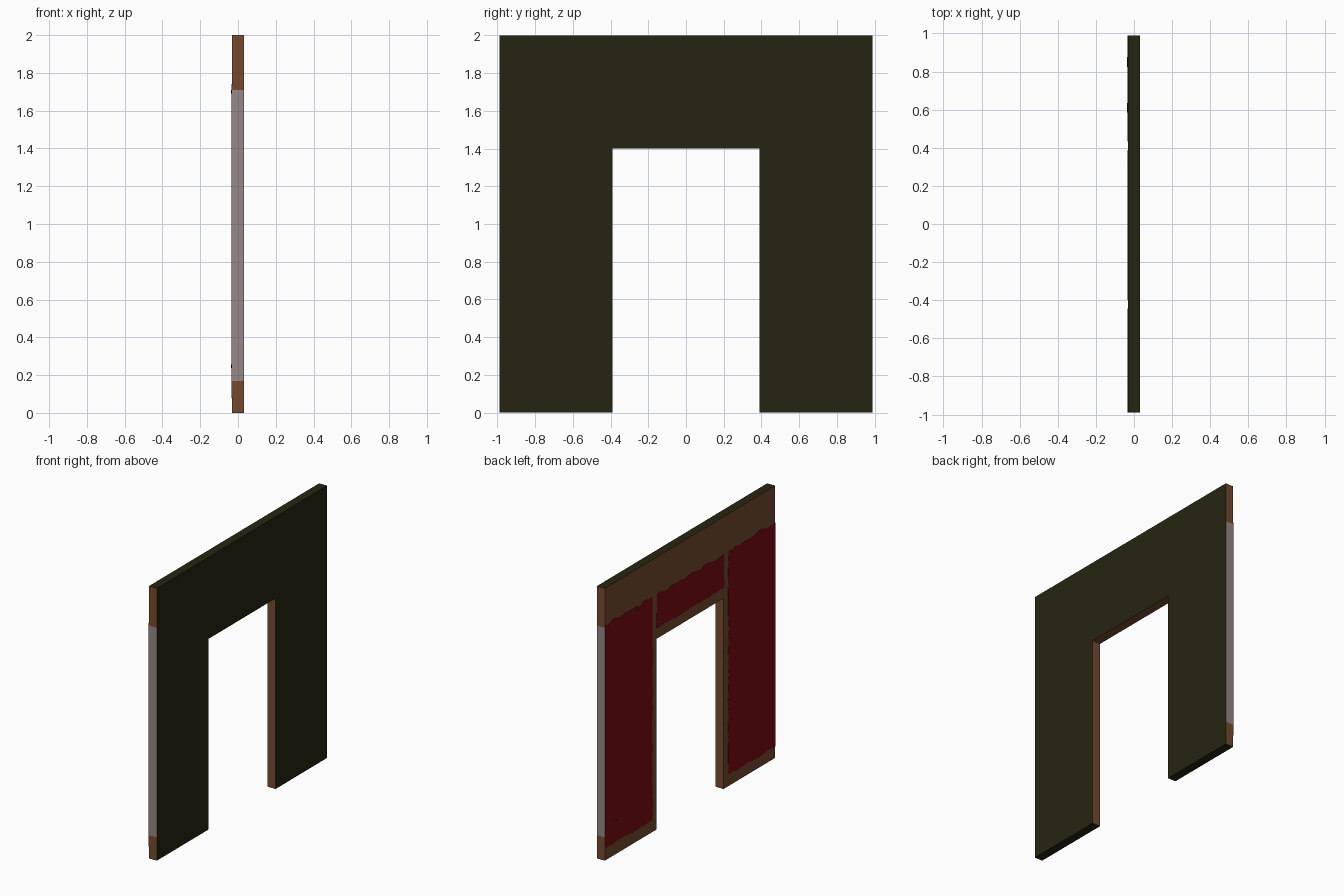
import bpy, bmesh, random

if "Cube" in bpy.data.objects:
    bpy.data.objects.remove(bpy.data.objects["Cube"])

random.seed(4)
HX, HY, H = 0.032, 0.988, 2.0      # half thickness, half width, height
DOOR_Y, DOOR_Z = 0.39, 1.40        # doorway half width and height
BAND = (0.17, 1.71)                # plaster band on the end faces


def material(name, rgb):
    m = bpy.data.materials.new(name)
    lin = [((c / 255 + 0.055) / 1.055) ** 2.4 if c > 10 else c / 255 / 12.92 for c in rgb]
    m.diffuse_color = (*lin, 1.0)
    m.use_nodes = True
    m.node_tree.nodes["Principled BSDF"].inputs["Base Color"].default_value = m.diffuse_color
    return m


OLIVE = material("dark olive", (38, 37, 17))
BROWN = material("brown timber", (118, 74, 48))
GREY = material("mauve grey plaster", (150, 135, 135))
RED = material("deep red paint", (124, 12, 18))


def prism(name, outline, x0, x1, mats, rule=lambda f: 0):
    """Extrude a (y, z) outline from x0 to x1; colour faces by a rule."""
    bm = bmesh.new()
    base = bm.faces.new([bm.verts.new((x0, y, z)) for y, z in outline])
    ext = bmesh.ops.extrude_face_region(bm, geom=[base], use_keep_orig=True)
    new = [g for g in ext["geom"] if isinstance(g, bmesh.types.BMVert)]
    bmesh.ops.translate(bm, verts=new, vec=(x1 - x0, 0, 0))
    bmesh.ops.recalc_face_normals(bm, faces=bm.faces[:])
    bm.normal_update()
    for f in bm.faces:
        f.material_index = rule(f)
    me = bpy.data.meshes.new(name)
    bm.to_mesh(me)
    bm.free()
    for m in mats:
        me.materials.append(m)
    ob = bpy.data.objects.new(name, me)
    bpy.context.collection.objects.link(ob)
    return ob


# wall with doorway: half outline mirrored, band heights split the end faces
half = [(DOOR_Y, DOOR_Z), (DOOR_Y, 0), (HY, 0), (HY, BAND[0]), (HY, BAND[1]), (HY, H)]
outline = half + [(-y, z) for y, z in reversed(half)]


def wall_colour(f):
    n, c = f.normal, f.calc_center_median()
    if n.x < -0.5:
        return 1                                   # timber side
    if abs(n.y) > 0.5:                             # ends and door jambs
        return 2 if abs(c.y) > 0.9 and BAND[0] < c.z < BAND[1] else 1
    if n.z < -0.5 and c.z > 1:
        return 1                                   # underside of lintel
    return 0


prism("doorway_wall", outline, -HX, HX, (OLIVE, BROWN, GREY), wall_colour)


def ragged_edge(a, b, step, amount):
    """Points from a towards b, wobbling a little across the edge."""
    dy, dz = b[0] - a[0], b[1] - a[1]
    length = (dy * dy + dz * dz) ** 0.5
    n = max(2, int(length / step))
    pts = [a]
    for i in range(1, n):
        j = random.uniform(-amount, amount)
        pts.append((a[0] + dy * i / n - dz / length * j, a[1] + dz * i / n + dy / length * j))
    return pts


def painted_panel(name, y0, y1, z0, z1, rough_sides):
    c = [(y0, z0), (y1, z0), (y1, z1), (y0, z1)]
    wobble = (0.007, 0.005 * rough_sides[1], 0.013, 0.005 * rough_sides[0])
    pts = []
    for i in range(4):
        pts += ragged_edge(c[i], c[(i + 1) % 4], 0.045, wobble[i])
    prism(name, pts, -HX - 0.002, -HX, (RED,))


# red painted panels with ragged edges on the -x side
painted_panel("left_red_panel", 0.437, HY, 0.09, 1.725, (1, 0))
painted_panel("right_red_panel", -HY, -0.447, 0.085, 1.73, (0, 1))
painted_panel("lintel_red_panel", -0.395, 0.385, 1.475, 1.72, (1, 1))

# small worn spots in the paint
for i, (y, z) in enumerate([(0.85, 0.245), (0.61, 1.70)]):
    spot = [(y - 0.025, z), (y, z - 0.008), (y + 0.025, z + 0.003), (y, z + 0.01)]
    prism(f"worn_spot_{i + 1}", spot, -HX - 0.004, -HX, (OLIVE,))
